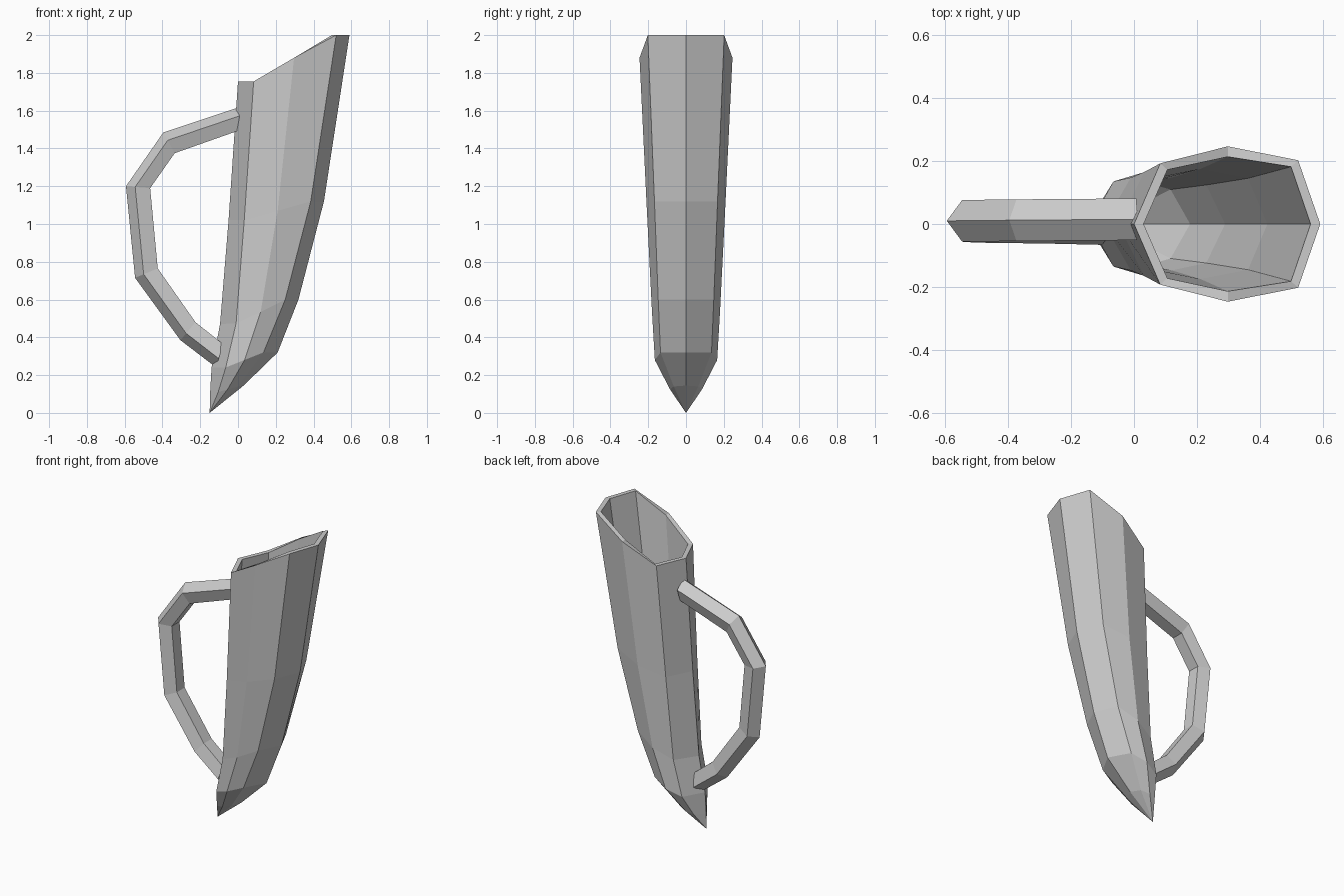
import bpy
from mathutils import Vector

if "Cube" in bpy.data.objects:
    bpy.data.objects.remove(bpy.data.objects["Cube"])


def make_object(name, rings, caps):
    """Loft closed rings; caps: 'ends' = polygon caps, else (start tip, end tip)."""
    n = len(rings[0])
    verts = [p for r in rings for p in r]
    faces = []
    for i in range(len(rings) - 1):
        for j in range(n):
            k = (j + 1) % n
            faces.append((i * n + j, i * n + k, (i + 1) * n + k, (i + 1) * n + j))
    last = (len(rings) - 1) * n
    if caps == 'ends':
        faces += [tuple(range(n))[::-1], tuple(range(last, last + n))]
    else:
        t = len(verts)
        verts += list(caps)
        for j in range(n):
            k = (j + 1) % n
            faces.append((t, k, j))
            faces.append((last + j, last + k, t + 1))
    mesh = bpy.data.meshes.new(name)
    mesh.from_pydata([tuple(v) for v in verts], [], faces)
    bpy.context.view_layer.objects.active = None
    obj = bpy.data.objects.new(name, mesh)
    bpy.context.collection.objects.link(obj)
    bpy.context.view_layer.objects.active = obj
    bpy.ops.object.mode_set(mode='EDIT')
    bpy.ops.mesh.select_all(action='SELECT')
    bpy.ops.mesh.normals_make_consistent(inside=False)
    bpy.ops.object.mode_set(mode='OBJECT')
    return obj


# Horn cup: half octagon sections from spout side to handle side
half_rings = [
    [(.03, 0, .145), (0, .065, .14), (-.055, .085, .125), (-.105, .07, .11), (-.148, 0, .10)],
    [(.21, 0, .32), (.135, .135, .32), (.035, .165, .28), (-.065, .135, .24), (-.14, 0, .24)],
    [(.32, 0, .6), (.25, .147, .6), (.12, .18, .535), (-.01, .147, .475), (-.095, 0, .47)],
    [(.455, 0, 1.12), (.385, .167, 1.12), (.21, .207, 1.07), (.033, .165, 1.02), (-.05, 0, 1.02)],
    [(.59, 0, 2), (.52, .202, 2), (.297, .246, 1.88), (.083, .192, 1.755), (0, 0, 1.755)],
]


def full_ring(half):
    return [Vector(p) for p in half] + [Vector((x, -y, z)) for x, y, z in half[3:0:-1]]


def inset(ring, wall):
    c = sum(ring, Vector()) / len(ring)
    return [p + (c - p) * min(wall / (c - p).length, .8) for p in ring]


outer = [full_ring(h) for h in half_rings]
inner = [inset(r, .033) for r in outer]
# keep the rim flat across its thickness
for p, q in zip(outer[-1], inner[-1]):
    q.z = p.z
make_object("horn_cup", outer + inner[::-1], ((-.15, 0, 0), (-.10, 0, .07)))

# Handle: pentagonal tube between an outer and an inner profile
outer_path = [(.01, 1.62), (-.395, 1.485), (-.593, 1.2), (-.545, .715), (-.305, .385), (-.115, .24)]
inner_path = [(0.005, 1.495), (-.335, 1.375), (-.465, 1.19), (-.425, .765), (-.225, .48), (-.08, .365)]
centre_y = [.015, .012, .01, .007, .004, 0]
section = [(0, 0), (.066, .38), (.041, 1), (-.041, 1), (-.066, .38)]
rings = []
for (ox, oz), (ix, iz), cy in zip(outer_path, inner_path, centre_y):
    rings.append([Vector((ox + (ix - ox) * t, cy + y, oz + (iz - oz) * t)) for y, t in section])
make_object("handle", rings, 'ends')
